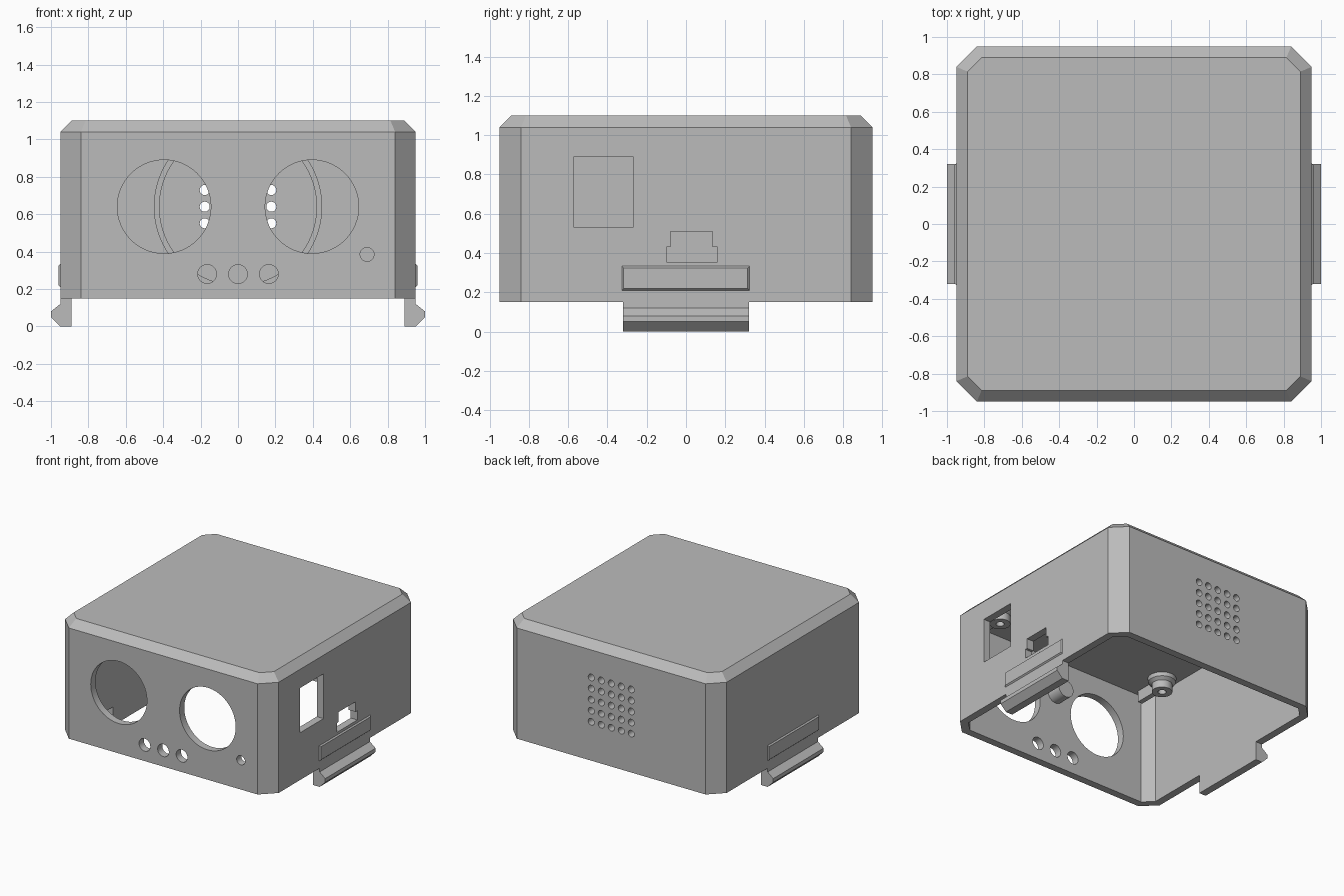
import bpy, bmesh, math

cube = bpy.data.objects.get("Cube")
if cube:
    bpy.data.objects.remove(cube, do_unlink=True)

# Single plain grey plastic
GREY = (0.5, 0.5, 0.5, 1.0)
plastic = bpy.data.materials.new("grey_plastic")
plastic.use_nodes = True
plastic.diffuse_color = GREY
plastic.node_tree.nodes["Principled BSDF"].inputs["Base Color"].default_value = GREY


def loft(name, rings):
    """Closed solid through a list of equal-length rings of 3D points."""
    bm = bmesh.new()
    loops = [[bm.verts.new(p) for p in ring] for ring in rings]
    n = len(loops[0])
    for lo, hi in zip(loops, loops[1:]):
        for i in range(n):
            j = (i + 1) % n
            bm.faces.new((lo[i], lo[j], hi[j], hi[i]))
    bm.faces.new(loops[0])
    bm.faces.new(loops[-1])
    bmesh.ops.recalc_face_normals(bm, faces=bm.faces)
    mesh = bpy.data.meshes.new(name)
    bm.to_mesh(mesh)
    bm.free()
    mesh.materials.append(plastic)
    obj = bpy.data.objects.new(name, mesh)
    bpy.context.collection.objects.link(obj)
    return obj


def place(points, axis, t):
    """Put a 2D outline on the plane at t along the axis."""
    put = {"x": lambda u, v: (t, u, v),
           "y": lambda u, v: (u, t, v),
           "z": lambda u, v: (u, v, t)}[axis]
    return [put(u, v) for u, v in points]


def prism(name, points, axis, a, b):
    return loft(name, [place(points, axis, a), place(points, axis, b)])


def circle(u, v, r, n=48):
    return [(u + r * math.cos(math.tau * i / n), v + r * math.sin(math.tau * i / n))
            for i in range(n)]


def rect(u0, u1, v0, v1):
    return [(u0, v0), (u1, v0), (u1, v1), (u0, v1)]


def octagon(half, flat):
    return [(half, -flat), (half, flat), (flat, half), (-flat, half),
            (-half, flat), (-half, -flat), (-flat, -half), (flat, -half)]


def cut(obj, cutter):
    mod = obj.modifiers.new("cut", "BOOLEAN")
    mod.operation = "DIFFERENCE"
    mod.solver = "EXACT"
    mod.object = cutter
    bpy.context.view_layer.objects.active = obj
    bpy.ops.object.modifier_apply(modifier=mod.name)
    bpy.data.objects.remove(cutter, do_unlink=True)


def smooth(obj):
    bpy.ops.object.select_all(action="DESELECT")
    obj.select_set(True)
    bpy.context.view_layer.objects.active = obj
    bpy.ops.object.shade_smooth_by_angle(angle=math.radians(25))


BASE, CEILING, TOP = 0.15, 1.04, 1.10
OUTER, INNER = 0.95, 0.89
EYE_Z = 0.64

# Hollow shell with chamfered corners and top edge, open underneath
shell = loft("shell", [place(octagon(OUTER, 0.84), "z", BASE),
                       place(octagon(OUTER, 0.84), "z", CEILING),
                       place(octagon(INNER, 0.815), "z", TOP)])
cut(shell, prism("cavity", octagon(INNER, 0.815), "z", 0, CEILING))

# Front openings: two large round windows, three button holes, one small hole
front_holes = [(-0.395, EYE_Z, 0.25), (0.395, EYE_Z, 0.25), (0.69, 0.385, 0.037)]
front_holes += [(x, 0.28, 0.05) for x in (-0.165, 0, 0.165)]
for x, z, r in front_holes:
    cut(shell, prism("front_hole", circle(x, z, r, 64), "y", -1.1, -0.8))

# Back grille: five by five small holes
for i in range(-2, 3):
    for j in range(-2, 3):
        hole = circle(i * 0.089, EYE_Z + j * 0.089, 0.027, 20)
        cut(shell, prism("grille_hole", hole, "y", 0.8, 1.1))

# Left side openings: rectangular window and stepped connector slot
cut(shell, prism("window", rect(-0.57, -0.27, 0.53, 0.89), "x", 0.8, 1.1))
slot = [(-0.10, 0.355), (0.16, 0.355), (0.16, 0.43), (0.135, 0.43),
        (0.135, 0.51), (-0.08, 0.51), (-0.08, 0.43), (-0.10, 0.43)]
cut(shell, prism("connector_slot", slot, "x", 0.8, 1.1))
smooth(shell)

# Round speaker seat inside the back wall
seat = prism("speaker_ring", circle(0, EYE_Z, 0.45, 96), "y", 0.84, INNER)
cut(seat, prism("ring_bore", circle(0, EYE_Z, 0.42, 96), "y", 0.8, 1.0))
smooth(seat)

# Post on the inside of the front wall, between the round windows
smooth(prism("front_post", circle(0, 0.75, 0.07), "y", -INNER, -0.77))

for side, s in (("left", 1), ("right", -1)):
    # Snap clip below the side wall
    clip = [(0.89, 0.15), (0.89, 0), (0.95, 0), (1.0, 0.05),
            (1.0, 0.08), (0.95, 0.12), (0.95, 0.15)]
    prism(side + "_clip", [(s * x, z) for x, z in clip], "y", -0.32, 0.32)

    # Raised bevelled bar on the side wall
    loft(side + "_bar", [place(rect(-0.327, 0.323, 0.21, 0.333), "x", s * 0.945),
                         place(rect(-0.327, 0.323, 0.21, 0.333), "x", s * 0.95),
                         place(rect(-0.318, 0.314, 0.219, 0.324), "x", s * 0.96)])

    # Screw bosses under the ceiling, each with a rib to the nearest end wall
    for end, e in (("front", -1), ("back", 1)):
        cx, cy = s * 0.77, e * 0.6
        profile = [(0.105, CEILING), (0.10, 1.01), (0.075, 0.99), (0.075, 0.93)]
        boss = loft(f"{end}_{side}_boss",
                    [place(circle(cx, cy, r, 32), "z", z) for r, z in profile])
        cut(boss, prism("screw_hole", circle(cx, cy, 0.03, 24), "z", 0.9, 1.02))
        smooth(boss)
        ends = sorted((cy + e * 0.07, e * 0.85))
        prism(f"{end}_{side}_rib", rect(cx - 0.02, cx + 0.02, *ends), "z", 0.95, CEILING)
